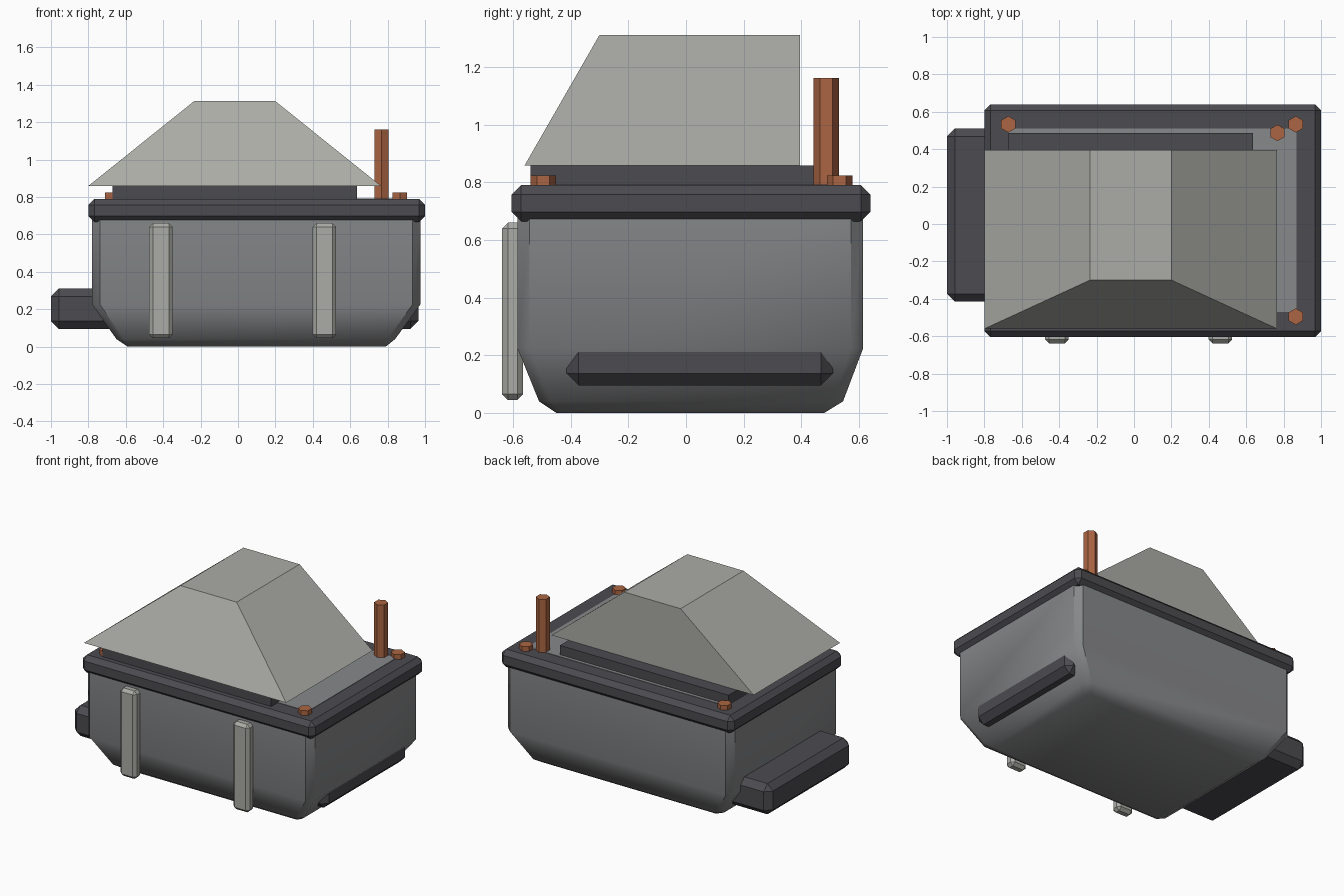
import bpy, bmesh, math

if "Cube" in bpy.data.objects:
    bpy.data.objects.remove(bpy.data.objects["Cube"])


def material(name, rgb):
    m = bpy.data.materials.new(name)
    m.diffuse_color = (*[(c / 255) ** 2.2 for c in rgb], 1)
    m.use_nodes = True
    m.node_tree.nodes["Principled BSDF"].inputs["Base Color"].default_value = m.diffuse_color
    return m


DARK = material("dark_iron", (77, 76, 81))
GREY = material("mid_grey", (134, 135, 137))
PALE = material("pale_grey", (170, 170, 165))
COPPER = material("copper", (170, 101, 69))


def finish(name, bm, mat):
    bmesh.ops.recalc_face_normals(bm, faces=bm.faces)
    me = bpy.data.meshes.new(name)
    bm.to_mesh(me)
    bm.free()
    me.materials.append(mat)
    ob = bpy.data.objects.new(name, me)
    bpy.context.collection.objects.link(ob)
    return ob


def loft(name, rings, mat):
    """Closed solid through rings holding the same number of points."""
    bm = bmesh.new()
    loops = [[bm.verts.new(p) for p in r] for r in rings]
    n = len(loops[0])
    for a, b in zip(loops, loops[1:]):
        for i in range(n):
            j = (i + 1) % n
            bm.faces.new((a[i], a[j], b[j], b[i]))
    bm.faces.new(loops[0][::-1])
    bm.faces.new(loops[-1])
    return finish(name, bm, mat)


def rect(x0, x1, y0, y1, z):
    return [(x0, y0, z), (x1, y0, z), (x1, y1, z), (x0, y1, z)]


def octagon(x0, x1, y0, y1, z, c):
    return [(x0 + c, y0, z), (x1 - c, y0, z), (x1, y0 + c, z), (x1, y1 - c, z),
            (x1 - c, y1, z), (x0 + c, y1, z), (x0, y1 - c, z), (x0, y0 + c, z)]


def box(name, x, y, z, mat, bevel=0):
    ob = loft(name, [rect(*x, *y, z[0]), rect(*x, *y, z[1])], mat)
    if bevel:
        mod = ob.modifiers.new("chamfer", "BEVEL")
        mod.width = bevel
        mod.segments = 1
    return ob


def hex_rod(name, x, y, z0, z1, r=0.044):
    def ring(z):
        return [(x + r * math.sin(i * math.pi / 3), y + r * math.cos(i * math.pi / 3), z)
                for i in range(6)]
    return loft(name, [ring(z0), ring(z1)], COPPER)


# Tub with chamfered corners and a tucked-in bottom
tub = loft("tub", [
    octagon(-0.59, 0.79, -0.45, 0.48, 0.0, 0.025),
    octagon(-0.65, 0.84, -0.51, 0.545, 0.04, 0.04),
    octagon(-0.78, 0.975, -0.585, 0.615, 0.225, 0.042),
    octagon(-0.78, 0.975, -0.585, 0.615, 0.70, 0.042)], GREY)
bpy.context.view_layer.objects.active = tub
tub.select_set(True)
bpy.ops.object.shade_smooth_by_angle(angle=math.radians(40))

# Rim, its grey inset and the raised slab under the hood
box("rim", (-0.80, 1.0), (-0.605, 0.64), (0.665, 0.79), DARK, 0.032)
box("rim_inset", (-0.67, 0.87), (-0.47, 0.51), (0.78, 0.793), GREY)
box("slab", (-0.67, 0.635), (-0.54, 0.487), (0.78, 0.858), DARK)

# Hood with an upright back
loft("hood", [rect(-0.80, 0.765, -0.56, 0.395, 0.859),
              rect(-0.235, 0.20, -0.30, 0.395, 1.312)], PALE)

# Cross beam running through the tub
box("cross_beam", (-1.0, 0.965), (-0.415, 0.51), (0.095, 0.31), DARK, 0.042)

# Front ribs
for side, x in (("left", -0.412), ("right", 0.462)):
    box(f"front_rib_{side}", (x - 0.063, x + 0.063), (-0.638, -0.565),
        (0.045, 0.66), PALE, 0.02)

# Corner bolts and tall post
for i, (x, y) in enumerate([(a, b) for a in (-0.672, 0.865) for b in (-0.495, 0.533)]):
    hex_rod(f"bolt_{i + 1}", x, y, 0.77, 0.823)
hex_rod("post", 0.767, 0.487, 0.77, 1.162)
